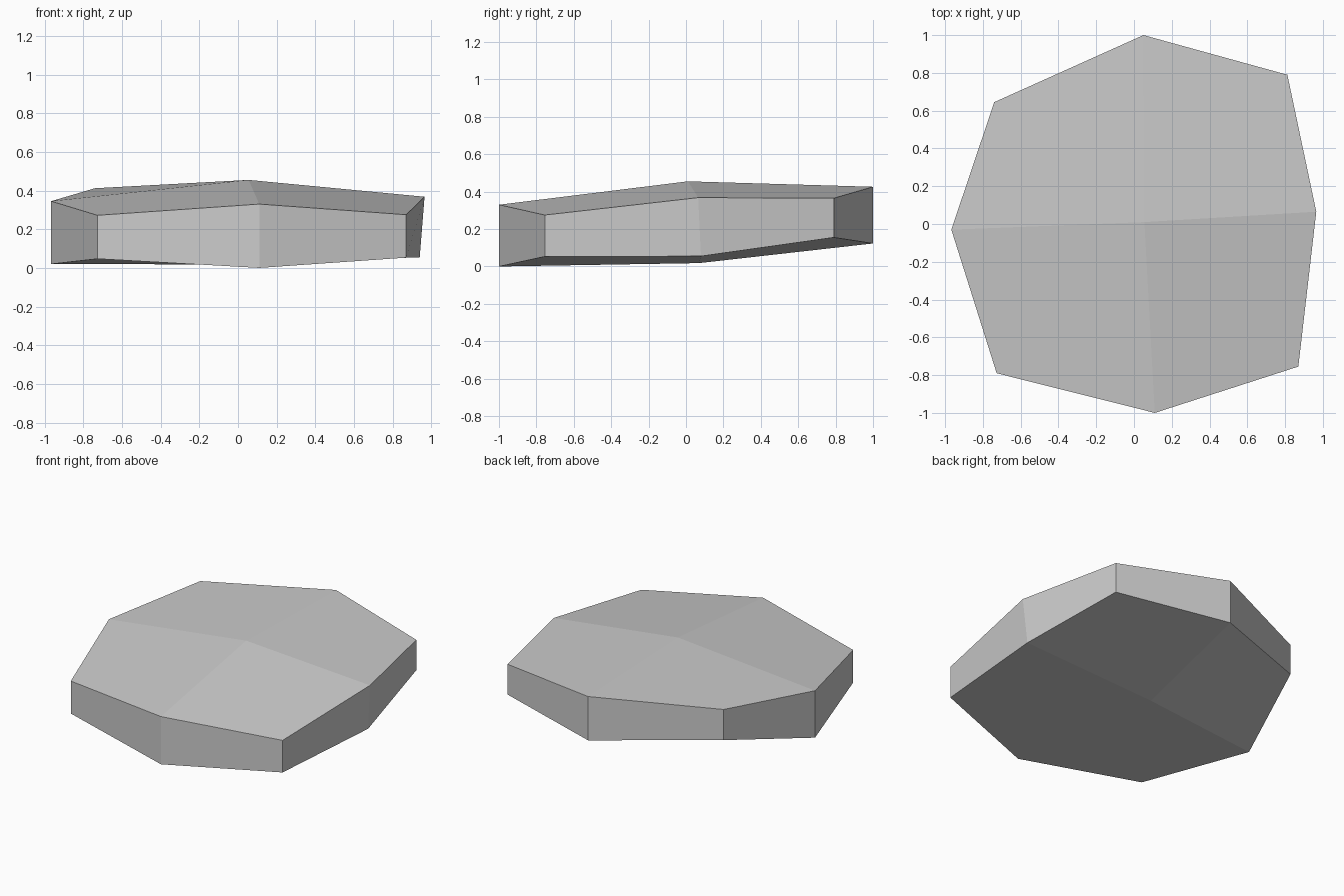
import bpy, bmesh

if "Cube" in bpy.data.objects:
    bpy.data.objects.remove(bpy.data.objects["Cube"])

stone = bpy.data.materials.new("stone_grey")
stone.diffuse_color = (0.6, 0.6, 0.6, 1)
stone.use_nodes = True
stone.node_tree.nodes["Principled BSDF"].inputs["Base Color"].default_value = stone.diffuse_color

# Rim outline, counter-clockwise: x, y, top height, bottom height
RIM = [(0.11, -1.0, 0.33, 0.0), (0.87, -0.755, 0.275, 0.053),
       (0.965, 0.065, 0.368, 0.055), (0.812, 0.79, 0.365, 0.155),
       (0.05, 1.0, 0.426, 0.123), (-0.74, 0.645, 0.412, 0.2),
       (-0.967, -0.03, 0.345, 0.02), (-0.727, -0.79, 0.272, 0.047)]

bm = bmesh.new()
top = [bm.verts.new((x, y, t)) for x, y, t, b in RIM]
bottom = [bm.verts.new((x, y, b)) for x, y, t, b in RIM]
bottom[2].co.xy = (0.94, 0.08)      # slightly undercut right corner
peak = bm.verts.new((0.055, 0.01, 0.455))
keel = bm.verts.new((-0.08, 0.07, 0.018))

# Side walls
n = len(RIM)
for i in range(n):
    j = (i + 1) % n
    bm.faces.new((bottom[i], bottom[j], top[j], top[i]))

# Four broad facets above and four below
for i in range(0, n, 2):
    j, k = i + 1, (i + 2) % n
    bm.faces.new((peak, top[i], top[j], top[k]))
    bm.faces.new((keel, bottom[k], bottom[j], bottom[i]))

bmesh.ops.recalc_face_normals(bm, faces=bm.faces)
mesh = bpy.data.meshes.new("flat_stone")
bm.to_mesh(mesh)
bm.free()
mesh.materials.append(stone)
bpy.context.collection.objects.link(bpy.data.objects.new("flat_stone", mesh))
